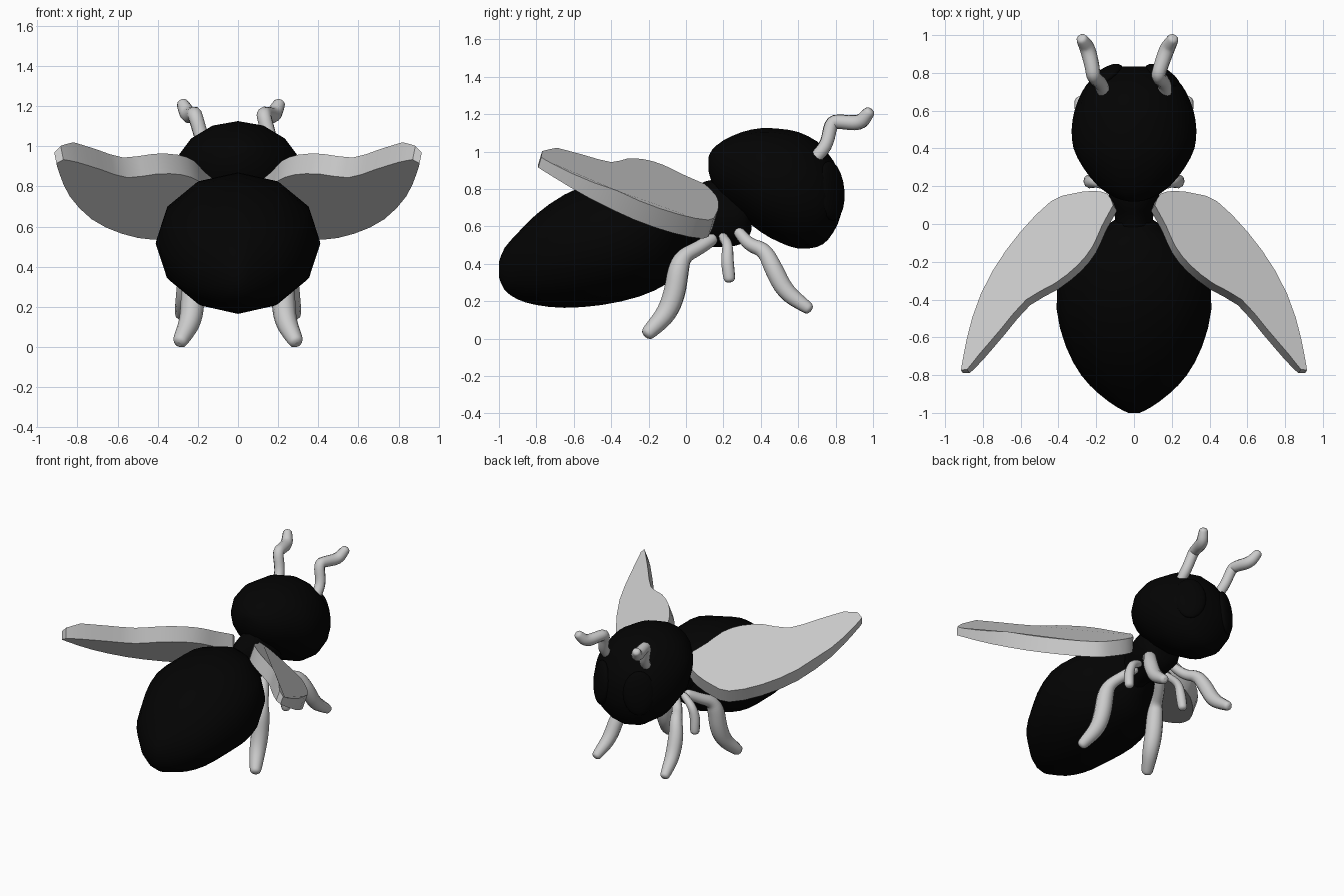
import bpy, bmesh, math
from mathutils import Vector

if "Cube" in bpy.data.objects:
    bpy.data.objects.remove(bpy.data.objects["Cube"])

black = bpy.data.materials.new("black")
black.diffuse_color = (0.001, 0.001, 0.001, 1)
black.use_nodes = True
black.node_tree.nodes["Principled BSDF"].inputs["Base Color"].default_value = black.diffuse_color


def add_mesh(name, bm, mat=None, angle=None):
    bmesh.ops.recalc_face_normals(bm, faces=bm.faces)
    me = bpy.data.meshes.new(name)
    bm.to_mesh(me)
    bm.free()
    ob = bpy.data.objects.new(name, me)
    bpy.context.collection.objects.link(ob)
    if mat:
        me.materials.append(mat)
    bpy.context.view_layer.objects.active = ob
    bpy.ops.object.select_all(action='DESELECT')
    ob.select_set(True)
    if angle:
        bpy.ops.object.shade_smooth_by_angle(angle=math.radians(angle))
    else:
        bpy.ops.object.shade_smooth()
    return ob


def smooth_path(pts, steps):
    """Catmull-Rom interpolation of tuples."""
    out = []
    for i in range(len(pts) - 1):
        p0, p1, p2 = pts[max(i - 1, 0)], pts[i], pts[i + 1]
        p3 = pts[min(i + 2, len(pts) - 1)]
        for k in range(steps):
            t = k / steps
            out.append(tuple(0.5 * (2 * b + (c - a) * t + (2 * a - 5 * b + 4 * c - d) * t * t
                                    + (3 * b - a - 3 * c + d) * t ** 3)
                             for a, b, c, d in zip(p0, p1, p2, p3)))
    return out + [pts[-1]]


def loft(name, rings, n):
    """Rings are (y, z_low, z_high, half_width)."""
    bm = bmesh.new()
    loops = []
    for y, lo, hi, rx in smooth_path(rings, 2):
        loops.append([bm.verts.new((rx * math.sin(math.tau * i / n), y,
                                    (lo + hi) / 2 - (hi - lo) / 2 * math.cos(math.tau * i / n)))
                      for i in range(n)])
    for a, b in zip(loops, loops[1:]):
        for i in range(n):
            j = (i + 1) % n
            bm.faces.new((a[i], a[j], b[j], b[i]))
    bm.faces.new(loops[0])
    bm.faces.new(loops[-1])
    return add_mesh(name, bm, black)


def tube(name, pts):
    """Smooth tapered limb through (x, y, z, radius) with rounded ends."""
    def cap(a, b):
        d = (Vector(a[:3]) - Vector(b[:3])).normalized() * a[3]
        p = Vector(a[:3])
        return [(*(p + d), a[3] * 0.3), (*(p + d * 0.9), a[3] * 0.8)]
    full = cap(pts[0], pts[1]) + list(pts) + cap(pts[-1], pts[-2])[::-1]
    cu = bpy.data.curves.new(name, 'CURVE')
    cu.dimensions = '3D'
    cu.bevel_depth = 1
    cu.bevel_resolution = 3
    cu.use_fill_caps = True
    sp = cu.splines.new('NURBS')
    sp.points.add(len(full) - 1)
    for p, (x, y, z, r) in zip(sp.points, full):
        p.co = (x, y, z, 1)
        p.radius = r
    sp.order_u = 3
    sp.use_endpoint_u = True
    sp.resolution_u = 4
    ob = bpy.data.objects.new(name, cu)
    bpy.context.collection.objects.link(ob)
    bpy.ops.object.select_all(action='DESELECT')
    bpy.context.view_layer.objects.active = ob
    ob.select_set(True)
    bpy.ops.object.convert(target='MESH')
    bpy.ops.object.shade_smooth()


# Body
loft("abdomen", [(-1.0, .33, .41, .03), (-.97, .26, .485, .09), (-.9, .21, .565, .185),
                 (-.8, .18, .665, .28), (-.65, .165, .77, .36), (-.45, .18, .85, .41),
                 (-.25, .225, .87, .385), (-.1, .295, .84, .29), (-.03, .37, .80, .18),
                 (.03, .47, .76, .09)], 12)
loft("thorax", [(-.1, .42, .78, .12), (.03, .48, .80, .10), (.1, .49, .84, .12),
                (.2, .49, .85, .14), (.31, .51, .8, .14), (.35, .58, .72, .08)], 12)
loft("head", [(.12, .9, .97, .03), (.14, .83, 1.01, .10), (.2, .74, 1.06, .19),
              (.3, .65, 1.105, .27), (.4, .57, 1.125, .32), (.5, .515, 1.122, .33),
              (.6, .482, 1.105, .315), (.7, .49, 1.055, .275), (.76, .53, .99, .23),
              (.81, .61, .91, .16), (.835, .69, .82, .07)], 16)

# Wing outline (x, y) on the underside: leading edge, then trailing edge back to the root
leading = [(.09, .07), (.12, .13), (.2, .145), (.31, .13), (.42, .09), (.58, -.07),
           (.73, -.28), (.84, -.52), (.89, -.71), (.905, -.79)]
trailing = [(.87, -.79), (.8, -.72), (.68, -.58), (.55, -.43), (.4, -.345),
            (.28, -.25), (.2, -.15), (.15, -.04), (.09, .07)]
outline = smooth_path(leading, 2) + smooth_path(trailing, 2)[:-1]
# Legs on one side (x, y, z, radius)
legs = {
    "rear_leg": [(.12, .13, .525, .036), (.17, .06, .48, .038), (.205, -.01, .445, .042),
                 (.22, -.04, .38, .058), (.225, -.06, .24, .06), (.235, -.105, .13, .056),
                 (.28, -.19, .043, .042)],
    "middle_leg": [(.13, .2, .54, .026), (.205, .225, .5, .028), (.23, .22, .42, .035),
                   (.235, .23, .335, .034)],
    "front_leg": [(.12, .29, .56, .032), (.17, .34, .50, .036), (.21, .42, .475, .042),
                  (.245, .465, .38, .052), (.26, .53, .25, .05), (.28, .64, .172, .036)],
}
for side, s in (("right", 1), ("left", -1)):
    # Wings
    bm = bmesh.new()
    low = [Vector((x, y, .827 - .54 * x - .73 * y)) for x, y in outline]
    high = []
    for p in low:
        tip = max(0, (p.x - .8) / .1)          # the tip gets thinner
        high.append(p + Vector((.02, .03, .1)) * (1 - .45 * min(tip, 1)))
    bot = [bm.verts.new((s * p.x, p.y, p.z)) for p in low]
    top = [bm.verts.new((s * p.x, p.y, p.z)) for p in high]
    bm.faces.new(bot)
    bm.faces.new(top)
    for i in range(len(bot)):
        j = (i + 1) % len(bot)
        bm.faces.new((bot[i], bot[j], top[j], top[i]))
    add_mesh(side + "_wing", bm, None, 35)
    # Legs
    for name, pts in legs.items():
        tube(side + "_" + name, [(s * x, y, z, r) for x, y, z, r in pts])
    # Eyes
    bm = bmesh.new()
    bmesh.ops.create_uvsphere(bm, u_segments=16, v_segments=10, radius=1)
    eye = add_mesh(side + "_eye", bm, black)
    eye.scale = (.11, .045, .16)
    eye.rotation_euler = (math.radians(5), 0, math.radians(-35 * s))
    eye.location = (s * .155, .775, .79)

# Antennae, both leaning slightly to the same side
tube("right_antenna", [(.165, .70, .975, .036), (.16, .755, 1.04, .036), (.125, .775, 1.16, .037),
                       (.14, .83, 1.16, .039), (.175, .93, 1.15, .042), (.20, .97, 1.2, .034)])
tube("left_antenna", [(-.16, .70, .975, .036), (-.18, .755, 1.04, .036), (-.215, .775, 1.16, .037),
                      (-.22, .83, 1.16, .039), (-.245, .93, 1.15, .042), (-.27, .97, 1.2, .034)])
